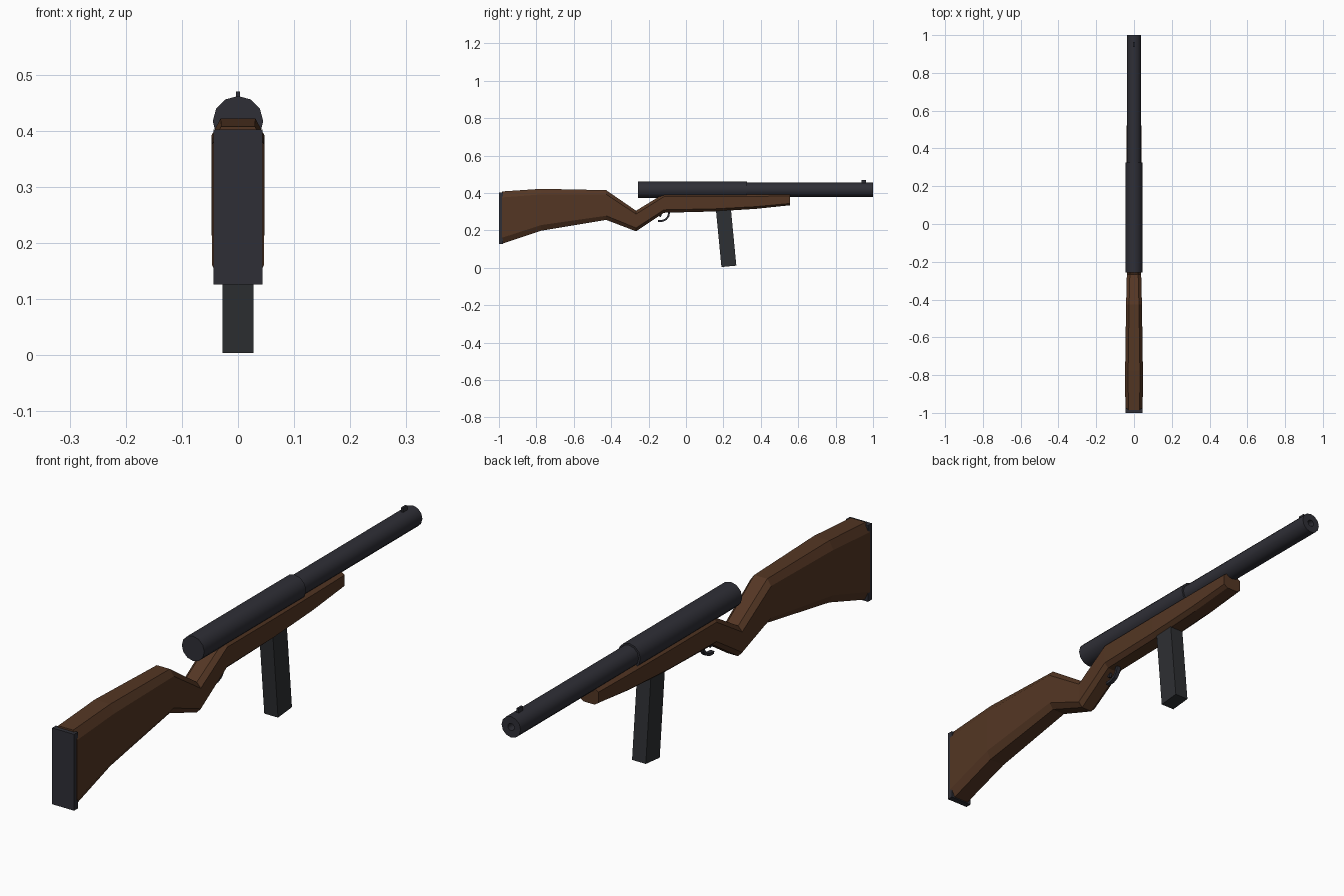
import bpy, bmesh, math
from mathutils import Matrix, Vector

cube = bpy.data.objects.get("Cube")
if cube:
    bpy.data.objects.remove(cube, do_unlink=True)


def material(name, rgb):
    m = bpy.data.materials.new(name)
    m.use_nodes = True
    m.diffuse_color = (*rgb, 1)
    m.node_tree.nodes["Principled BSDF"].inputs["Base Color"].default_value = (*rgb, 1)
    return m


wood = material("dark wood", (0.088, 0.037, 0.017))
steel = material("blued steel", (0.028, 0.028, 0.037))
grey = material("magazine grey", (0.027, 0.029, 0.033))


def finish(name, bm, mat, smooth=False):
    bmesh.ops.recalc_face_normals(bm, faces=bm.faces)
    mesh = bpy.data.meshes.new(name)
    bm.to_mesh(mesh)
    bm.free()
    mesh.materials.append(mat)
    ob = bpy.data.objects.new(name, mesh)
    bpy.context.collection.objects.link(ob)
    if smooth:
        bpy.ops.object.select_all(action="DESELECT")
        ob.select_set(True)
        bpy.context.view_layer.objects.active = ob
        bpy.ops.object.shade_smooth_by_angle(angle=math.radians(35))
    return ob


def skin(bm, rings):
    """Bridge a list of equal rings of points and cap both ends."""
    loops = [[bm.verts.new(p) for p in ring] for ring in rings]
    n = len(loops[0])
    for a, b in zip(loops, loops[1:]):
        for i in range(n):
            j = (i + 1) % n
            bm.faces.new((a[i], a[j], b[j], b[i]))
    bm.faces.new(loops[0][::-1])
    bm.faces.new(loops[-1])


def box(name, size, centre, mat, tilt=0):
    bm = bmesh.new()
    place = Matrix.Translation(centre) @ Matrix.Rotation(tilt, 4, "X") @ Matrix.Diagonal((*size, 1))
    bmesh.ops.create_cube(bm, size=1, matrix=place)
    return finish(name, bm, mat)


def turned(name, profile, mat, z=0.417, sides=12):
    """Skin a (y, radius) profile around the bore line."""
    bm = bmesh.new()
    angles = [math.tau * i / sides for i in range(sides)]
    skin(bm, [[(r * math.sin(a), y, z + r * math.cos(a)) for a in angles] for y, r in profile])
    return finish(name, bm, mat, smooth=True)


# One-piece wooden stock: y, bottom, top, half width, chamfer height
stations = [
    (-0.985, 0.128, 0.408, 0.046, 0.032),
    (-0.775, 0.198, 0.422, 0.047, 0.030),
    (-0.427, 0.256, 0.415, 0.042, 0.022),
    (-0.267, 0.195, 0.305, 0.038, 0.018),
    (-0.118, 0.294, 0.396, 0.040, 0.016),
    (0.150, 0.301, 0.395, 0.041, 0.014),
    (0.374, 0.315, 0.394, 0.040, 0.012),
    (0.555, 0.334, 0.393, 0.038, 0.010),
]
bm = bmesh.new()
rings = []
for y, low, high, w, c in stations:
    f = w - 0.016
    half = [(f, low), (w, low + c), (w, high - c), (f, high)]
    rings.append([(x, y, z) for x, z in half] + [(-x, y, z) for x, z in reversed(half)])
skin(bm, rings)
finish("stock", bm, wood)
box("butt_plate", (0.088, 0.022, 0.276), (0, -0.989, 0.264), steel)

# Receiver tube and barrel with a recessed bore
turned("receiver", [(-0.257, 0.045), (0.325, 0.045)], steel)
turned("barrel", [(0.30, 0.038), (1.0, 0.038), (1.0, 0.013), (0.94, 0.013)], steel)
box("front_sight", (0.008, 0.025, 0.022), (0, 0.95, 0.459), steel)

# Slanted box magazine
box("magazine", (0.055, 0.080, 0.32), (0, 0.214, 0.167), grey, math.radians(5.5))

# Trigger guard bow, open at the rear, and the trigger in front of it
bm = bmesh.new()
path = [Vector(p) for p in [(0, -0.150, 0.250), (0, -0.125, 0.251), (0, -0.106, 0.260),
                            (0, -0.094, 0.276), (0, -0.089, 0.302)]]
rings = []
for i, p in enumerate(path):
    t = (path[min(i + 1, len(path) - 1)] - path[max(i - 1, 0)]).normalized()
    n = Vector((0, -t.z, t.y)) * 0.005
    x = Vector((0.008, 0, 0))
    rings.append([p + n + x, p + n - x, p - n - x, p - n + x])
skin(bm, rings)
finish("trigger_guard", bm, steel)
box("trigger", (0.010, 0.014, 0.03), (0, -0.136, 0.288), steel, math.radians(-20))
